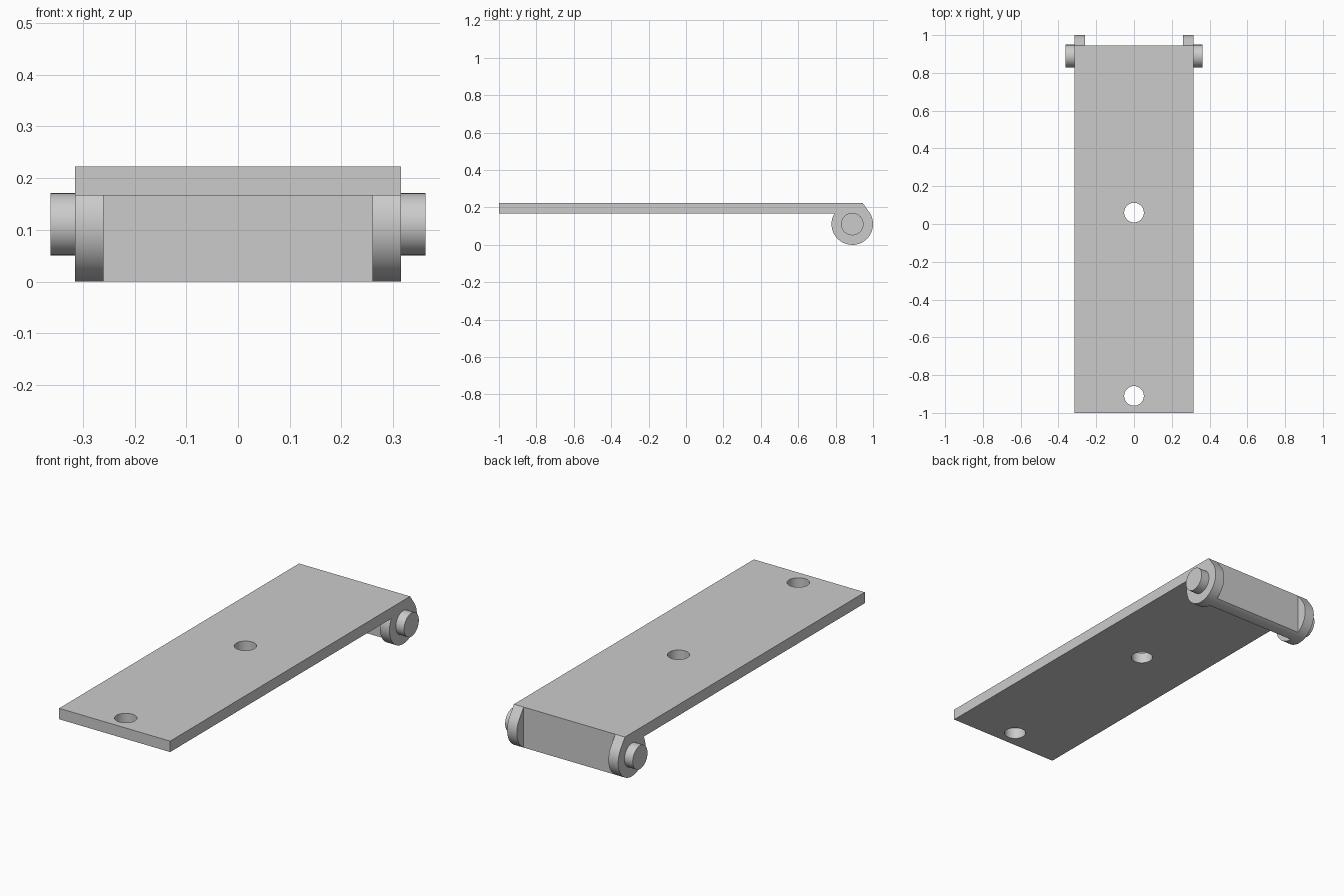
import bpy, bmesh, math
from math import cos, sin, radians

cube = bpy.data.objects.get("Cube")
if cube:
    bpy.data.objects.remove(cube, do_unlink=True)

steel = bpy.data.materials.new("plain grey")
steel.use_nodes = True
GREY = (0.6, 0.6, 0.6, 1)
steel.diffuse_color = GREY
steel.node_tree.nodes["Principled BSDF"].inputs["Base Color"].default_value = GREY

# Shared dimensions
HALF_W, LUG_IN, PIN_END = 0.315, 0.26, 0.362
TOP, UNDER = 0.223, 0.167
BACK = 0.945
CY, CZ, R, PIN_R = 0.889, 0.111, 0.111, 0.06
HOLE_R = 0.052


def arc(start, end, steps, r=R):
    """Points (y, z) on a circle around the hinge axis, angles in degrees."""
    angles = [radians(start + (end - start) * i / steps) for i in range(steps + 1)]
    return [(CY + r * cos(a), CZ + r * sin(a)) for a in angles]


def extrude_x(name, profile, x0, x1):
    """Solid made by sweeping a (y, z) outline from x0 to x1."""
    bm = bmesh.new()
    face = bm.faces.new([bm.verts.new((x0, y, z)) for y, z in profile])
    swept = bmesh.ops.extrude_face_region(bm, geom=[face])["geom"]
    verts = [v for v in swept if isinstance(v, bmesh.types.BMVert)]
    bmesh.ops.translate(bm, verts=verts, vec=(x1 - x0, 0, 0))
    bmesh.ops.recalc_face_normals(bm, faces=bm.faces)
    mesh = bpy.data.meshes.new(name)
    bm.to_mesh(mesh)
    bm.free()
    mesh.materials.append(steel)
    obj = bpy.data.objects.new(name, mesh)
    bpy.context.collection.objects.link(obj)
    return obj


def smooth(obj):
    bpy.ops.object.select_all(action="DESELECT")
    obj.select_set(True)
    bpy.context.view_layer.objects.active = obj
    bpy.ops.object.shade_smooth_by_angle(angle=radians(25))


# Long flat plate with two drilled holes
plate = extrude_x("flat_plate", [(-1, UNDER), (BACK, UNDER), (BACK, TOP), (-1, TOP)],
                  -HALF_W, HALF_W)
for hole_y in (0.06, -0.91):
    bpy.ops.mesh.primitive_cylinder_add(vertices=48, radius=HOLE_R, depth=0.3,
                                        location=(0, hole_y, (TOP + UNDER) / 2))
    cutter = bpy.context.object
    cutter.hide_render = True
    cutter.data.materials.append(steel)
    cut = plate.modifiers.new("hole", "BOOLEAN")
    cut.operation, cut.solver, cut.object = "DIFFERENCE", "EXACT", cutter
    bpy.context.view_layer.objects.active = plate
    bpy.ops.object.modifier_apply(modifier=cut.name)
    bpy.data.objects.remove(cutter, do_unlink=True)
smooth(plate)

# Down-turned back wall, its lower edge following the hinge circle
rise = math.degrees(math.asin((UNDER - CZ) / R))
wall_end = 360 - math.degrees(math.acos((BACK - CY) / R))
smooth(extrude_x("back_wall", [(CY, UNDER)] + arc(270, wall_end, 10) + [(BACK, UNDER)],
                 -LUG_IN, LUG_IN))

# Round lugs, running tangent to the plate's back edge, and stub pins
tangent = 360 + 90 - 2 * math.degrees(math.atan((BACK - CY) / R))
lug_outline = arc(180 - rise, tangent, 48) + [(BACK, TOP), (BACK, UNDER)]
for side, s in (("left", 1), ("right", -1)):
    smooth(extrude_x(side + "_lug", lug_outline, s * LUG_IN, s * HALF_W))
    smooth(extrude_x(side + "_pin", arc(0, 360, 48, PIN_R)[:-1], s * HALF_W, s * PIN_END))
